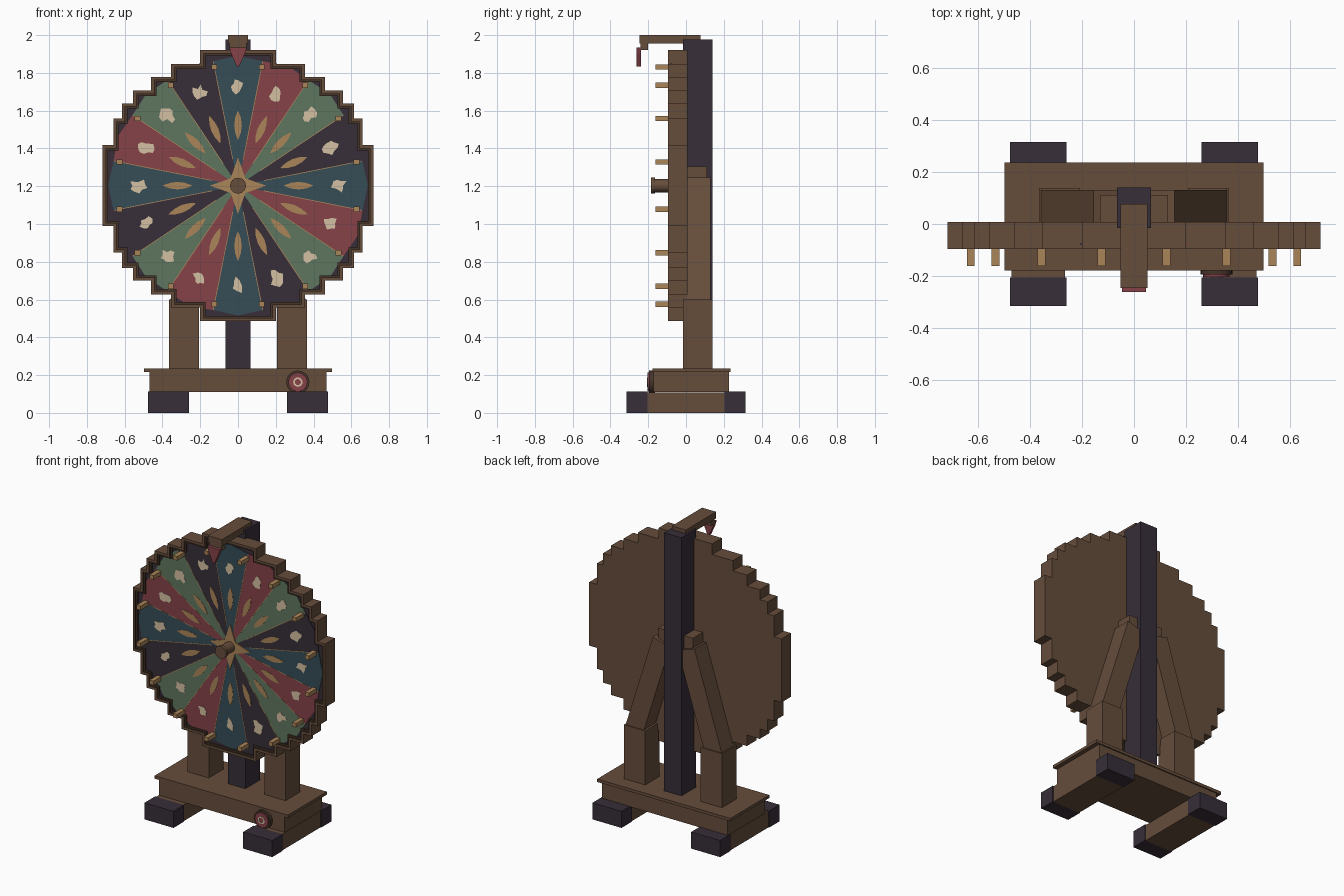
import bpy, bmesh, math, random
from mathutils import Matrix, Vector

if "Cube" in bpy.data.objects:
    bpy.data.objects.remove(bpy.data.objects["Cube"])
random.seed(4)


def material(name, *srgb):
    col = [((c / 255 + 0.055) / 1.055) ** 2.4 for c in srgb] + [1]
    m = bpy.data.materials.new(name)
    m.use_nodes = True
    m.diffuse_color = col
    m.node_tree.nodes["Principled BSDF"].inputs["Base Color"].default_value = col
    return m


WOOD = material("brown wood", 102, 77, 59)
DARK = material("dark wood", 70, 52, 41)
PLUM = material("dark plum", 55, 46, 57)
TEAL = material("slate teal", 54, 77, 86)
RED = material("faded red", 134, 66, 73)
GREEN = material("sage green", 95, 118, 95)
GOLD = material("old gold", 170, 133, 88)
CREAM = material("cream", 212, 192, 162)


def finish(name, bm, *mats):
    bmesh.ops.recalc_face_normals(bm, faces=bm.faces)
    me = bpy.data.meshes.new(name)
    bm.to_mesh(me)
    bm.free()
    for m in mats:
        me.materials.append(m)
    ob = bpy.data.objects.new(name, me)
    bpy.context.collection.objects.link(ob)
    return ob


def add_box(bm, x, y, z):
    spans = (x, y, z)
    mid = Vector([(a + b) / 2 for a, b in spans])
    size = Matrix.Diagonal([b - a for a, b in spans] + [1])
    bmesh.ops.create_cube(bm, size=1, matrix=Matrix.Translation(mid) @ size)


def box(name, mat, x, y, z):
    bm = bmesh.new()
    add_box(bm, x, y, z)
    return finish(name, bm, mat)


def add_prism(bm, pts, front, back, index=0):
    """Extrude an xz outline from the front y to the back y."""
    face = bm.faces.new([bm.verts.new((x, front, z)) for x, z in pts])
    out = bmesh.ops.extrude_face_region(bm, geom=[face], use_keep_orig=True)
    verts = [v for v in out["geom"] if isinstance(v, bmesh.types.BMVert)]
    bmesh.ops.translate(bm, verts=verts, vec=(0, back - front, 0))
    for f in {f for v in verts for f in v.link_faces} | {face}:
        f.material_index = index


def cylinder(name, mat, r, x, z, front, back, sides=24):
    bm = bmesh.new()
    ring = [math.tau * i / sides for i in range(sides)]
    add_prism(bm, [(x + r * math.cos(a), z + r * math.sin(a)) for a in ring], front, back)
    ob = finish(name, bm, mat)
    bpy.context.view_layer.objects.active = ob
    ob.select_set(True)
    bpy.ops.object.shade_smooth_by_angle(angle=0.6)
    ob.select_set(False)
    return ob


# Base and feet
box("base_block", WOOD, (-.468, .468), (-.172, .228), (.11, .216))
box("base_top", WOOD, (-.497, .497), (-.178, .236), (.216, .236))
for side, s in (("left", 1), ("right", -1)):
    x = sorted((s * .26, s * .476))
    box(side + "_foot_beam", WOOD, sorted((s * .265, s * .471)), (-.207, .207), (0, .109))
    box(side + "_foot_front", PLUM, x, (-.316, -.205), (0, .112))
    box(side + "_foot_back", PLUM, x, (.205, .316), (0, .112))
    # Legs with braces leaning in to the axle
    box(side + "_leg", WOOD, sorted((s * .207, s * .366)), (-.015, .139), (.23, .6))
    top, low, n = Vector((.093, 1.226)), Vector((.298, .574)), Vector((.062, .02))
    bm = bmesh.new()
    add_prism(bm, [(s * p.x, p.y) for p in (low - n, low + n, top + n, top - n)], .0, .131)
    finish(side + "_brace", bm, WOOD)

# Post, axle block and pointer arm
box("post", PLUM, (-.065, .065), (-.015, .141), (.23, 1.976))
box("axle_block", WOOD, (-.13, .13), (0, .112), (1.1, 1.305))
box("pointer_arm", WOOD, (-.052, .052), (-.246, .077), (1.955, 2))
box("pointer_mount", WOOD, (-.045, .045), (-.24, -.2), (1.92, 1.96))
bm = bmesh.new()
add_prism(bm, [(-.046, 1.935), (.046, 1.935), (.036, 1.9), (.006, 1.833), (-.006, 1.833), (-.036, 1.9)],
          -.261, -.237)
finish("pointer", bm, RED)

# Base button
BX, BZ = .317, .163
cylinder("button_ring", DARK, .061, BX, BZ, -.195, -.165)
cylinder("button", RED, .05, BX, BZ, -.204, -.19)
bm = bmesh.new()
for i in range(16):
    a, b = math.tau * i / 16, math.tau * (i + 1) / 16
    add_prism(bm, [(BX + r * math.cos(t), BZ + r * math.sin(t))
                   for r, t in ((.016, a), (.025, a), (.025, b), (.016, b))], -.206, -.203)
finish("button_mark", bm, CREAM)

# Stepped wheel body with a raised, two-level rim
CZ = 1.203
STEPS = [(.2, .717), (.354, .645), (.46, .576), (.555, .503), (.614, .436), (.66, .355), (.717, .214)]


def outline(inset):
    quad = []
    for i, (x, z) in enumerate(STEPS):
        if i:
            quad.append((STEPS[i - 1][0], z))
        quad.append((x, z))
    quad = [(x - inset, z - inset) for x, z in quad]
    half = quad + [(x, -z) for x, z in reversed(quad)]
    return half + [(-x, z) for x, z in reversed(half)]


bm = bmesh.new()
LAYERS = [(0, .007, 0), (0, -.096, 0), (.017, -.096, 0), (.017, -.088, 1), (.028, -.088, 1), (.028, -.076, 1)]
rings = [[bm.verts.new((x, y, CZ + z)) for x, z in outline(inset)] for inset, y, _ in LAYERS]
for k in range(1, len(rings)):
    a, b = rings[k - 1], rings[k]
    for i in range(len(a)):
        j = (i + 1) % len(a)
        bm.faces.new((a[i], a[j], b[j], b[i])).material_index = LAYERS[k][2]
bm.faces.new(rings[0])
bm.faces.new(rings[-1]).material_index = 2
finish("wheel_body", bm, WOOD, DARK, PLUM)


def polar(r, a, side=0):
    """Point at radius r, clockwise angle a, with a sideways offset."""
    return (r * math.sin(a) + side * math.cos(a), CZ + r * math.cos(a) - side * math.sin(a))


# Painted sectors, ornaments, marks and pegs
sectors, spindles, marks, pegs, lines = (bmesh.new() for _ in range(5))
N = 16
HALF = math.pi / N
for i in range(N):
    a = math.tau * i / N
    add_prism(sectors, [(0, CZ), polar(.672, a - HALF), polar(.687, a), polar(.672, a + HALF)],
              -.08, -.074, i % 4)
    shape = [(math.cos(t * math.pi / 6), math.sin(t * math.pi / 6)) for t in range(12)]
    add_prism(spindles, [polar(.32 + .078 * c, a, .02 * s * abs(s)) for c, s in shape], -.082, -.079)
    blob = [(random.uniform(.022, .052), math.tau * k / 11) for k in range(11)]
    add_prism(marks, [polar(.53 + r * math.cos(t), a, .85 * r * math.sin(t)) for r, t in blob], -.082, -.079)
    e = a + HALF
    add_prism(lines, [polar(.14, e, -.002), polar(.67, e, -.002), polar(.67, e, .002), polar(.14, e, .002)],
              -.081, -.079)
    px, pz = polar(.64, e)
    add_box(pegs, (px - .015, px + .015), (-.162, -.07), (pz - .014, pz + .014))
finish("wheel_sectors", sectors, TEAL, RED, GREEN, PLUM)
finish("sector_spindles", spindles, GOLD)
finish("sector_marks", marks, CREAM)
finish("sector_lines", lines, GOLD)
finish("wheel_pegs", pegs, GOLD)

# Central star and hub
bm = bmesh.new()
add_prism(bm, [polar((.15, .055)[k % 2], k * math.pi / 4) for k in range(8)], -.086, -.079)
finish("centre_star", bm, GOLD)
cylinder("hub", WOOD, .035, 0, CZ, -.17, -.07)
cylinder("hub_cap", WOOD, .042, 0, CZ, -.186, -.165)
